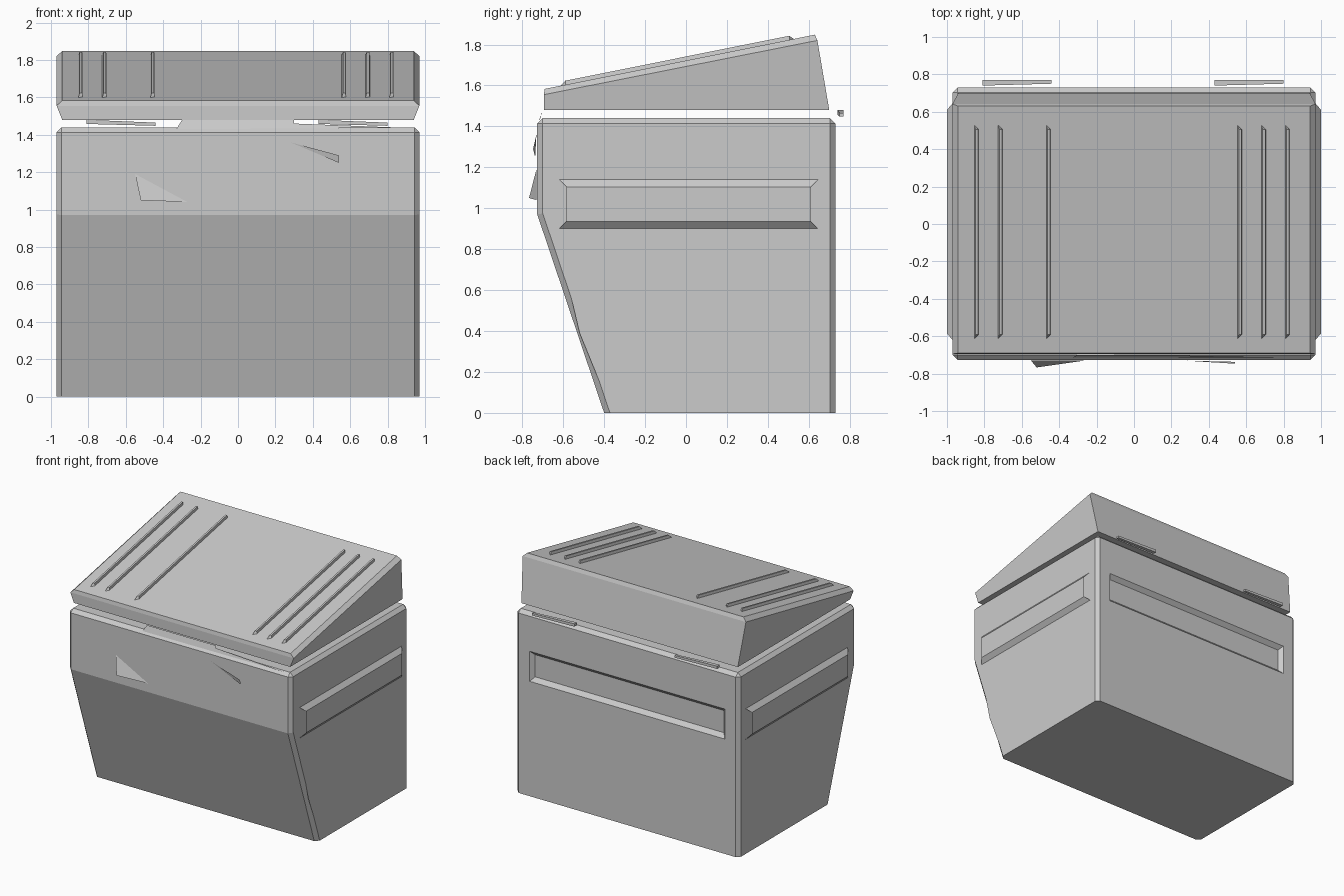
import bpy, bmesh

if "Cube" in bpy.data.objects:
    bpy.data.objects.remove(bpy.data.objects["Cube"])


def make(name, verts, faces, fix=True):
    me = bpy.data.meshes.new(name)
    me.from_pydata(verts, [], faces)
    ob = bpy.data.objects.new(name, me)
    bpy.context.collection.objects.link(ob)
    if fix:
        bm = bmesh.new()
        bm.from_mesh(me)
        bmesh.ops.recalc_face_normals(bm, faces=bm.faces)
        bm.to_mesh(me)
        bm.free()
    return ob


def loft(name, rings):
    # closed skin through rings of equal point count
    n = len(rings[0])
    verts = [v for r in rings for v in r]
    faces = [tuple(range(n)), tuple(range((len(rings) - 1) * n, len(rings) * n))]
    for k in range(len(rings) - 1):
        for i in range(n):
            j = (i + 1) % n
            faces.append((k * n + i, k * n + j, (k + 1) * n + j, (k + 1) * n + i))
    return make(name, verts, faces)


# bin body: side profile extruded across, upright corners and rim chamfered
profile = [(-.40, 0), (.73, 0), (.73, 1.44), (-.727, 1.44), (-.727, .97)]
body = loft("bin_body", [[(x, y, z) for y, z in profile] for x in (-.97, .97)])
bm = bmesh.new()
bm.from_mesh(body.data)
edges = []
for e in bm.edges:
    a, b = e.verts
    upright = abs(a.co.z - b.co.z) > .1
    rim = a.co.z > 1.4 and b.co.z > 1.4
    if upright or rim:
        edges.append(e)
bmesh.ops.bevel(bm, geom=edges, offset=.027, segments=1, affect='EDGES', profile=.5)
bm.to_mesh(body.data)
bm.free()

# recessed grip panel in the back
cut = loft("back_recess_cutter", [
    [(-w, y, 1.02 - h), (w, y, 1.02 - h), (w, y, 1.02 + h), (-w, y, 1.02 + h)]
    for y, w, h in ((.70, .82, .087), (.732, .85, .12), (.76, .85, .12))])
cut.hide_render = True
cut.hide_viewport = True
mod = body.modifiers.new("recess", 'BOOLEAN')
mod.operation = 'DIFFERENCE'
mod.solver = 'EXACT'
mod.object = cut

# raised side rails with open ends
for s, side in ((-1, "left"), (1, "right")):
    v = []
    for y0, y1 in ((-.62, -.585), (.645, .61)):
        v += [(s * .97, y0, .90), (s, y1, .935), (s, y1, 1.105), (s * .97, y0, 1.14)]
    f = [(i, i + 4, i + 5, i + 1) for i in range(3)]
    if s > 0:
        f = [tuple(reversed(q)) for q in f]
    f = [tuple(reversed(q)) for q in f]
    make(side + "_rail", v, f, fix=False)


# sloped lid with a chamfered top edge
def lid_ring(w, pts):
    return [(w, y, z) for y, z in pts]


base = [(-.94, -.695, 1.48), (.94, -.695, 1.48), (.94, .70, 1.48), (-.94, .70, 1.48)]
edge = [(-.97, -.695, 1.555), (.97, -.695, 1.555), (.97, .642, 1.82), (-.97, .642, 1.82)]
top = [(-.94, -.69, 1.583), (.94, -.69, 1.583), (.94, .63, 1.848), (-.94, .63, 1.848)]
loft("lid", [base, edge, top])


# lid ribs: low wedges following the slope
def lid_z(y):
    return 1.583 + (y + .69) * .265 / 1.32


for i, x in enumerate((-.855, -.727, -.47, .553, .68, .808)):
    rings = []
    for y, t in ((-.615, -.59), (.53, .505)):
        rings.append([(x, y, lid_z(y) - .003), (x + .025, t, lid_z(t) - .003),
                      (x + .022, t, lid_z(t) + .02), (x + .008, t, lid_z(t) + .02)])
    loft("lid_rib_%d" % i, rings)

# hinge tabs at the back
for x, side in ((-.625, "left"), (.615, "right")):
    loft(side + "_hinge_tab", [
        [(x - .185, .74, z0), (x + .185, .75, z1), (x + .185, .77, z1), (x - .185, .77, z0)]
        for z0, z1 in ((1.458, 1.448), (1.48, 1.465))])

# bent strip along the front rim
make("bent_rim_strip", [(-.33, -.715, 1.43), (.90, -.715, 1.437), (.30, -.705, 1.46),
                        (.30, -.70, 1.478), (-.30, -.70, 1.478)], [(0, 1, 2, 3, 4)], fix=False)


# dents and peeled flakes: small flat patches just off the surface
def patch(name, pts, place, flip=False):
    v = [place(*p) for p in pts]
    order = list(range(len(v)))
    make(name, v, [order[::-1] if flip else order], fix=False)


def front(x, z, out=.004):
    y = -.727 if z > .97 else -.40 - .327 * z / .97
    return (x, y - out, z)


def right(y, z, out=.004):
    return (.97 + out, y, z)


def back(x, z, out=.004):
    return (x, .73 + out, z)


patch("front_dent", [(-.56, 1.25), (-.27, 1.04), (.26, 1.36), (-.48, 1.36)], front)
patch("front_flake_left", [(-.55, 1.19), (-.52, 1.05, .04), (-.27, 1.04)], front)
patch("front_flake_low", [(-.27, 1.04), (-.01, 1.03), (.25, 1.12)], front)
patch("front_flake_right", [(.28, 1.36), (.54, 1.25, .01), (.54, 1.29, .02)], front)
patch("front_scrape_left", [(-.60, .30), (-.42, .21), (-.27, .205)], front)
patch("front_scrape_right", [(.53, .17), (.79, .155), (.94, .32)], front)
patch("side_dent", [(-.64, .9), (-.52, .39), (-.385, .06), (-.35, .05), (-.18, .24)], right)
patch("back_dent", [(.81, .91), (.55, .34), (.72, .55), (.87, .58)], back, True)
patch("back_scrape", [(-.19, .27), (-.50, .27), (-.42, .37)], back, True)
